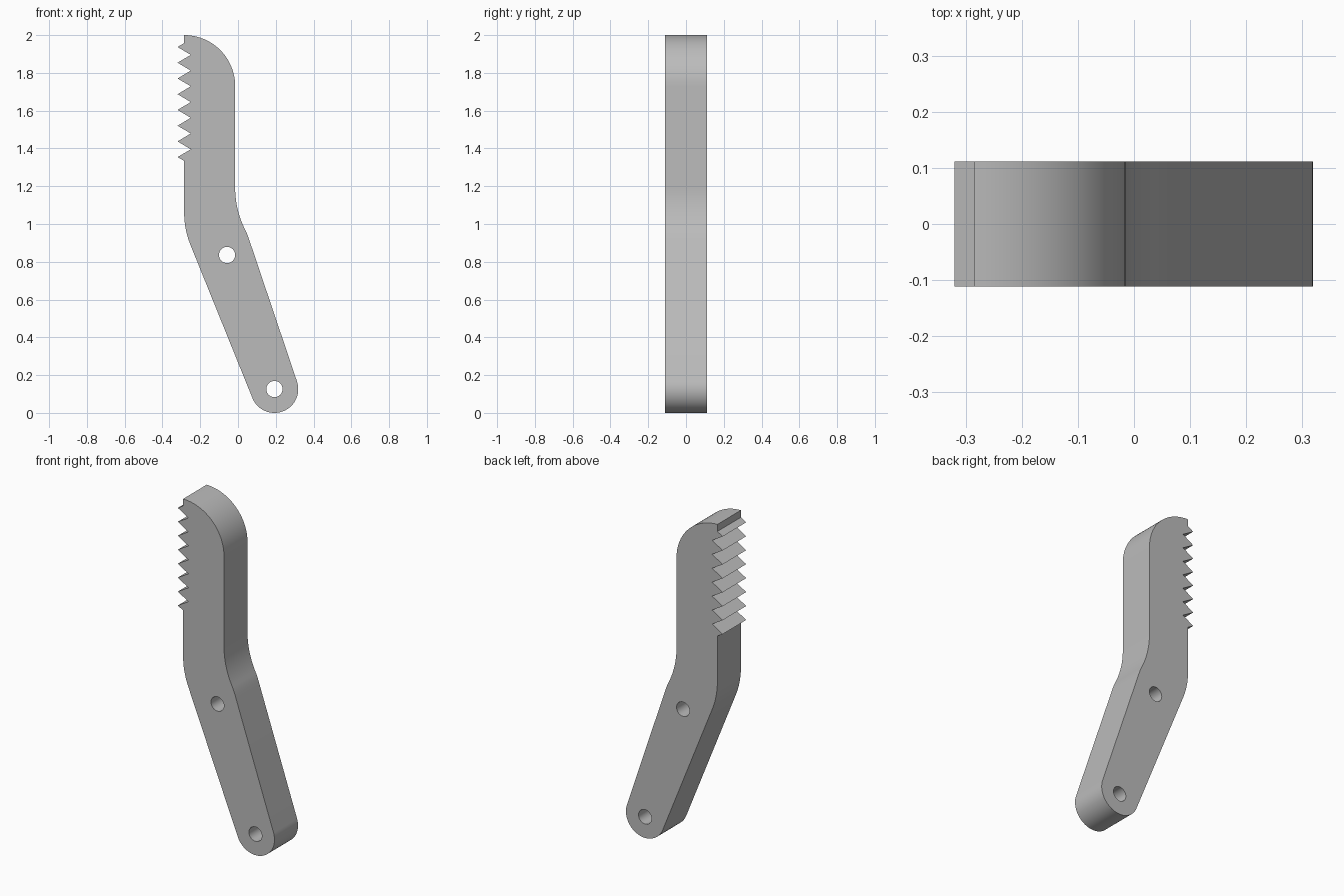
import bpy, bmesh, math
from mathutils import Vector

cube = bpy.data.objects.get("Cube")
if cube:
    bpy.data.objects.remove(cube, do_unlink=True)

HALF = 0.111                      # half thickness
PIVOT = (0.193, 0.126)            # centre of the rounded lower end
PIN = (-0.058, 0.836)
HOLE_R = 0.043


def arc(c, r, a0, a1, n):
    """Points on a circle from angle a0 to a1, in degrees."""
    return [(c[0] + r * math.cos(math.radians(a0 + (a1 - a0) * i / n)),
             c[1] + r * math.sin(math.radians(a0 + (a1 - a0) * i / n)))
            for i in range(n + 1)]


def bend(a, b, c, n=10):
    """Smooth corner from a to c, tangent to the lines through b."""
    a, b, c = Vector(a), Vector(b), Vector(c)
    return [tuple(a.lerp(b, i / n).lerp(b.lerp(c, i / n), i / n)) for i in range(n + 1)]


# Outline, clockwise from the top
outline = arc((-0.285, 1.73), 0.27, 90, 0, 24)
outline += bend((-0.015, 1.19), (-0.015, 1.08), (0.035, 0.975))
outline += bend((0.041, 0.963), (0.053, 0.938), (0.065, 0.90), 4)
outline += arc(PIVOT, 0.126, 18.6, -157.5, 32)
outline += bend((-0.25, 0.885), (-0.285, 0.97), (-0.285, 1.06))

# Saw teeth along the upper left edge
outline.append((-0.285, 1.334))
TEETH, PITCH, FIRST = 8, 0.0833, 1.354
for i in range(TEETH):
    z = FIRST + i * PITCH
    outline.append((-0.32, z))
    if i < TEETH - 1:
        outline.append((-0.25, z + PITCH / 2))
outline.append((-0.285, 1.958))

# Flat plate with two holes, then thickened
bm = bmesh.new()
loops = [outline] + [arc(c, HOLE_R, 0, 348.75, 31) for c in (PIN, PIVOT)]
edges = []
for loop in loops:
    vs = [bm.verts.new((x, -HALF, z)) for x, z in loop]
    edges += [bm.edges.new((v, vs[(i + 1) % len(vs)])) for i, v in enumerate(vs)]
bmesh.ops.triangle_fill(bm, edges=edges, use_beauty=True, use_dissolve=False, normal=(0, -1, 0))
ext = bmesh.ops.extrude_face_region(bm, geom=bm.faces[:], use_keep_orig=True)
bmesh.ops.translate(bm, vec=(0, 2 * HALF, 0),
                    verts=[g for g in ext["geom"] if isinstance(g, bmesh.types.BMVert)])
bmesh.ops.recalc_face_normals(bm, faces=bm.faces[:])
mesh = bpy.data.meshes.new("serrated_lever")
bm.to_mesh(mesh)
bm.free()

lever = bpy.data.objects.new("serrated_lever", mesh)
bpy.context.collection.objects.link(lever)

# Plain grey material
grey = bpy.data.materials.new("grey")
grey.use_nodes = True
colour = (0.5, 0.5, 0.5, 1)
grey.diffuse_color = colour
grey.node_tree.nodes["Principled BSDF"].inputs["Base Color"].default_value = colour
mesh.materials.append(grey)

bpy.ops.object.select_all(action='DESELECT')
lever.select_set(True)
bpy.context.view_layer.objects.active = lever
bpy.ops.object.shade_smooth_by_angle(angle=math.radians(30))
